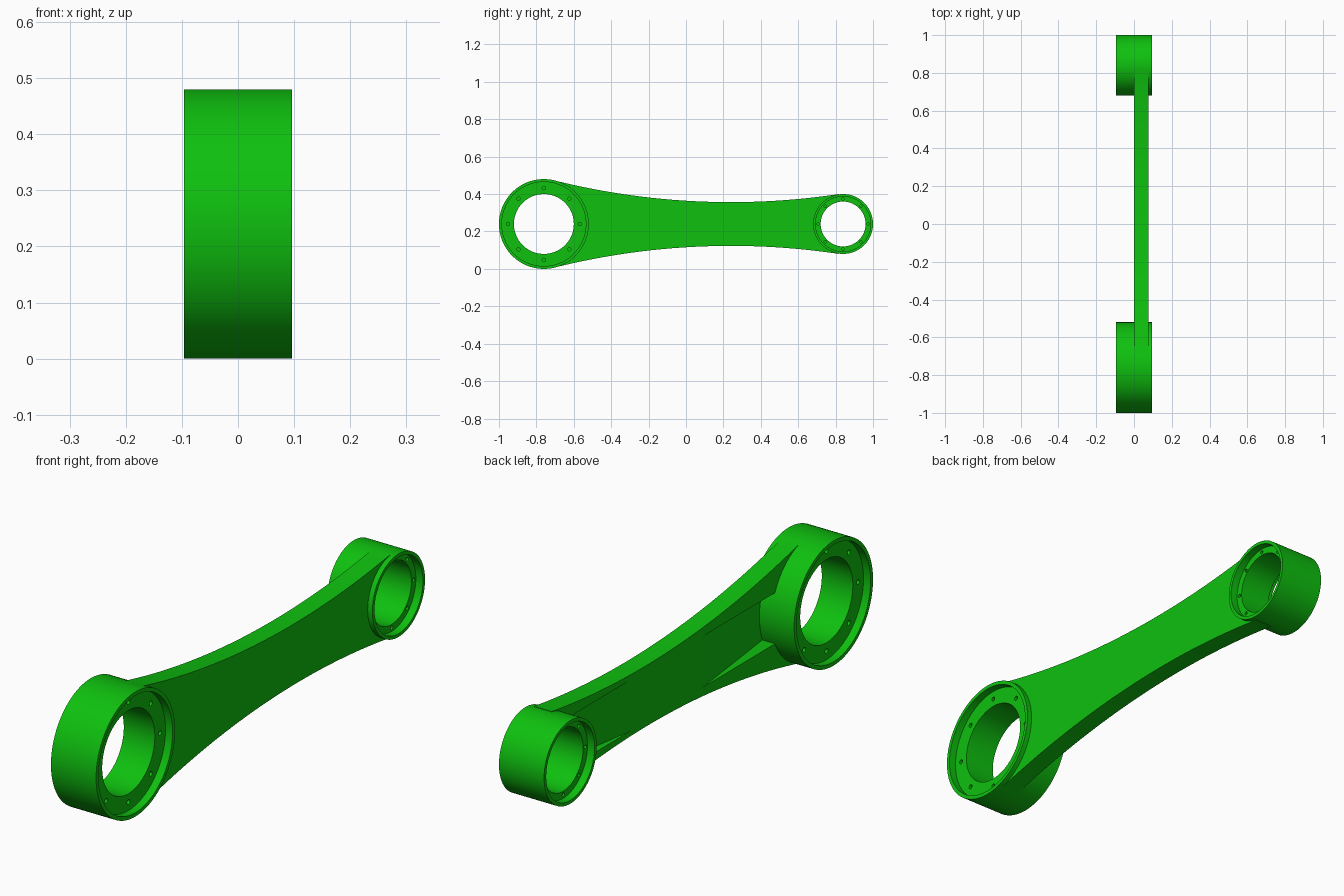
import bpy, bmesh
from math import sin, cos, pi, atan2, radians
from mathutils import Matrix

if "Cube" in bpy.data.objects:
    bpy.data.objects.remove(bpy.data.objects["Cube"])

Z = 0.24            # height of the arm axis
H = 0.096           # half width of the rings
LIP = 0.03          # counterbore depth
BIG = dict(y=-0.76, R=0.24, lip=0.225, bore=0.16, bolt=0.192, hole=0.009)
SMALL = dict(y=0.84, R=0.16, lip=0.147, bore=0.12, bolt=0.1335, hole=0.007)

green = bpy.data.materials.new("green")
green.diffuse_color = (0.0045, 0.53, 0.0045, 1)
green.use_nodes = True
green.node_tree.nodes["Principled BSDF"].inputs["Base Color"].default_value = green.diffuse_color


def make(name, bm):
    bmesh.ops.recalc_face_normals(bm, faces=bm.faces)
    me = bpy.data.meshes.new(name)
    bm.to_mesh(me)
    bm.free()
    ob = bpy.data.objects.new(name, me)
    bpy.context.collection.objects.link(ob)
    me.materials.append(green)
    return ob


def extrude_x(bm, verts, axis, length):
    # flat polygon pushed along one axis into a solid
    face = bm.faces.new([bm.verts.new(v) for v in verts])
    out = bmesh.ops.extrude_face_region(bm, geom=[face])
    vec = [length if i == axis else 0 for i in range(3)]
    bmesh.ops.translate(bm, vec=vec,
                        verts=[v for v in out["geom"] if isinstance(v, bmesh.types.BMVert)])


def activate(ob):
    bpy.ops.object.select_all(action='DESELECT')
    ob.select_set(True)
    bpy.context.view_layer.objects.active = ob


def cut_and_smooth(ob, cutter, angle):
    activate(ob)
    mod = ob.modifiers.new("cut", 'BOOLEAN')
    mod.operation = 'DIFFERENCE'
    mod.solver = 'EXACT'
    mod.object = cutter
    bpy.ops.object.modifier_apply(modifier=mod.name)
    bpy.data.objects.remove(cutter)
    activate(ob)
    bpy.ops.object.shade_smooth_by_angle(angle=radians(angle))


def ring(name, s, n=96):
    # bearing ring: closed section revolved about the x axis
    f = H - LIP
    prof = [(-H, s["R"]), (H, s["R"]), (H, s["lip"]), (f, s["lip"]),
            (f, s["bore"]), (-f, s["bore"]), (-f, s["lip"]), (-H, s["lip"])]
    bm = bmesh.new()
    loops = []
    for i in range(n):
        a = 2 * pi * i / n
        loops.append([bm.verts.new((x, s["y"] + r * cos(a), Z + r * sin(a))) for x, r in prof])
    for i in range(n):
        p, q = loops[i], loops[(i + 1) % n]
        for j in range(len(prof)):
            k = (j + 1) % len(prof)
            bm.faces.new((p[j], p[k], q[k], q[j]))
    ob = make(name, bm)
    # blind bolt holes on both flanges
    bm = bmesh.new()
    for side in (-1, 1):
        for i in range(8):
            a = pi / 4 * i
            m = Matrix.Translation((side * f, s["y"] + s["bolt"] * cos(a), Z + s["bolt"] * sin(a)))
            bmesh.ops.create_cone(bm, cap_ends=True, segments=16, radius1=s["hole"],
                                  radius2=s["hole"], depth=0.06,
                                  matrix=m @ Matrix.Rotation(pi / 2, 4, 'Y'))
    cut_and_smooth(ob, make(name + "_cutter", bm), 30)


ring("large_ring", BIG)
ring("small_ring", SMALL)

# web: concave arcs tangent to both rings, ends tucked inside the ring walls
CY, CZ, RA = 0.24, 4.017, 3.9


def tangent(s):
    return atan2(CZ, CY - s["y"])


def end_arc(s, n=24):
    t, r = tangent(s), s["R"] - 0.012
    lo, hi = (-t, t) if s is BIG else (t, 2 * pi - t)
    return [(s["y"] + r * cos(lo + (hi - lo) * i / n), r * sin(lo + (hi - lo) * i / n))
            for i in range(n + 1)]


a0, a1 = tangent(BIG) + pi, tangent(SMALL) + pi
top = [(CY + RA * cos(a0 + (a1 - a0) * i / 48), CZ + RA * sin(a0 + (a1 - a0) * i / 48))
       for i in range(49)]
outline = end_arc(BIG) + top + end_arc(SMALL) + [(y, -z) for y, z in reversed(top)]
bm = bmesh.new()
extrude_x(bm, [(0, y, Z + z) for y, z in outline], 0, 0.076)
web = make("web", bm)

# ramped pockets in the back of the web, deepening from nothing towards each ring
bm = bmesh.new()
for y0, y1 in ((-0.10, -0.55), (0.335, 0.71)):
    dy, d = y1 - y0, 0.055
    ramp = [(-d, y0 - dy), (d, y1), (-d, y1)]      # crosses the web face x = 0 at y0
    ramp = [(0 - 0.2 * d, y0 - 0.2 * dy), (d, y1), (-0.2 * d, y1)]
    extrude_x(bm, [(x, y, Z - 0.098) for x, y in ramp], 2, 0.196)
cut_and_smooth(web, make("pocket_cutter", bm), 4)
